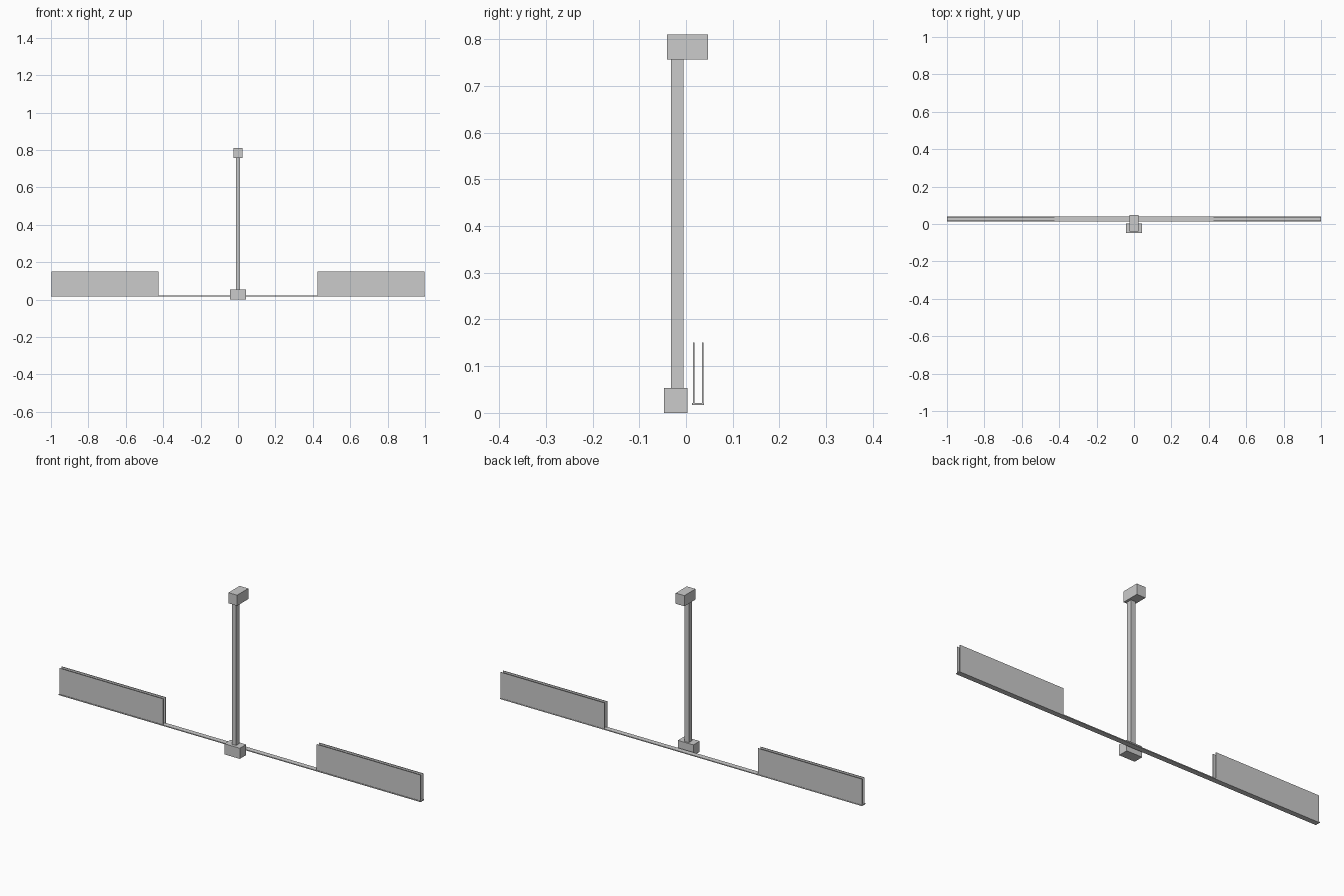
import bpy

if "Cube" in bpy.data.objects:
    bpy.data.objects.remove(bpy.data.objects["Cube"])


def box(name, x, y, z):
    """Axis-aligned box from (min, max) ranges."""
    bpy.ops.mesh.primitive_cube_add(
        size=1, location=[(a + b) / 2 for a, b in (x, y, z)])
    ob = bpy.context.object
    ob.name = name
    ob.scale = [b - a for a, b in (x, y, z)]
    bpy.ops.object.transform_apply(location=True, rotation=False, scale=True)
    return ob


# Central upright with its foot and head blocks
box("base_block", (-0.043, 0.043), (-0.047, 0.003), (0, 0.053))
box("post", (-0.012, 0.012), (-0.032, -0.005), (0.053, 0.757))
box("top_block", (-0.024, 0.024), (-0.041, 0.047), (0.757, 0.81))

# Long thin rail behind the base
box("rail", (-1, 1), (0.013, 0.039), (0.017, 0.0215))

# Pairs of thin upright panels, mirrored to both ends of the rail
for name, y in (("front_panel", (0.0155, 0.0180)), ("back_panel", (0.0345, 0.0375))):
    panel = box(name, (0.424, 0.998), y, (0.0215, 0.151))
    panel.modifiers.new("mirror_x", 'MIRROR')
